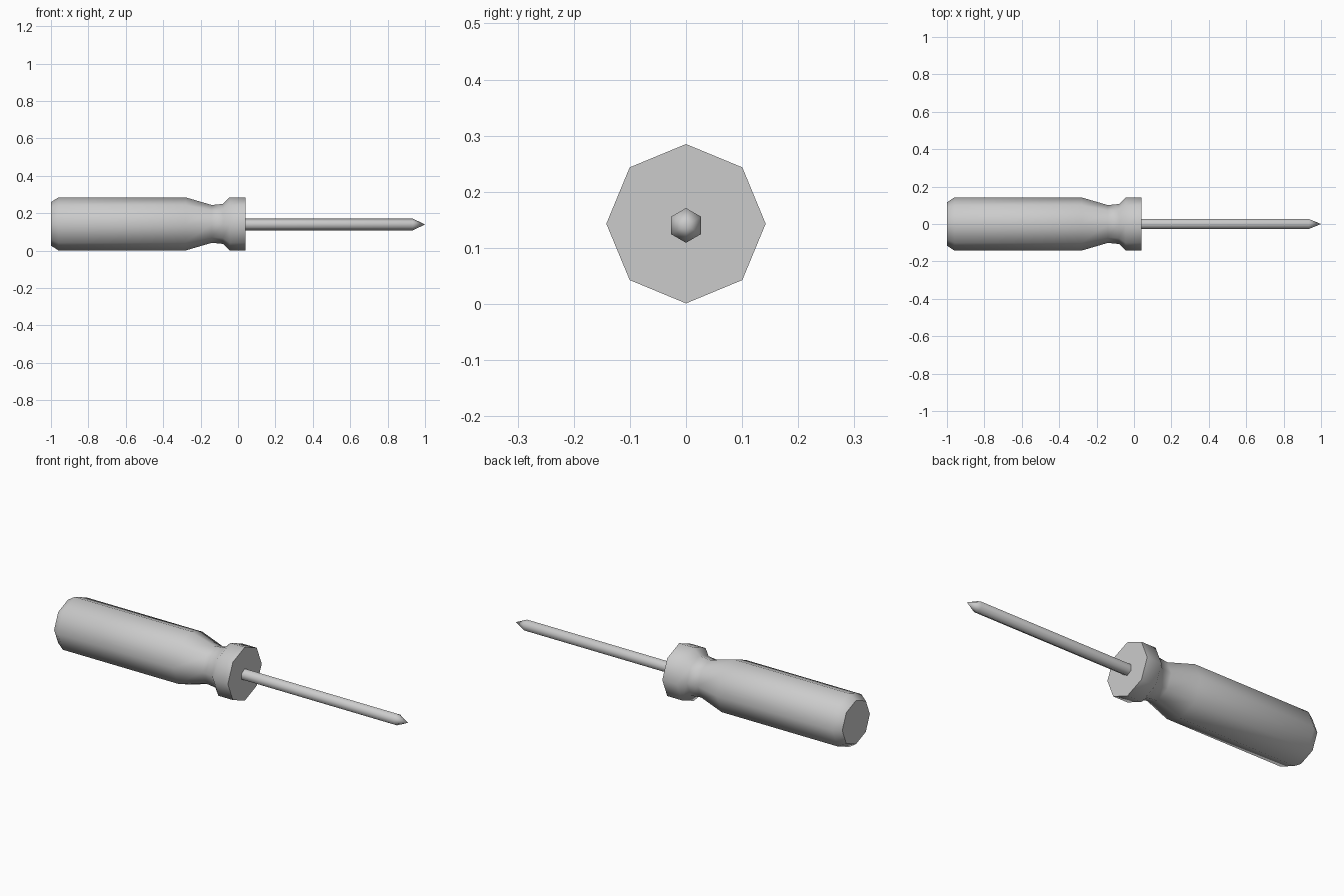
import bpy, bmesh, math

cube = bpy.data.objects.get("Cube")
if cube:
    bpy.data.objects.remove(cube, do_unlink=True)

grey = bpy.data.materials.new("plain grey")
grey.use_nodes = True
colour = (0.6, 0.6, 0.6, 1)
grey.diffuse_color = colour
grey.node_tree.nodes["Principled BSDF"].inputs["Base Color"].default_value = colour


def lathe(name, profile, sides, height):
    """Turn (x, radius) points about a lengthwise axis; radius 0 makes a point."""
    bm = bmesh.new()
    rings = []
    for x, r in profile:
        if r == 0:
            rings.append([bm.verts.new((x, 0, height))] * sides)
            continue
        angles = [math.tau * i / sides for i in range(sides)]
        rings.append([bm.verts.new((x, r * math.sin(a), height + r * math.cos(a)))
                      for a in angles])
    # Smooth side walls
    for a, b in zip(rings, rings[1:]):
        for i in range(sides):
            j = (i + 1) % sides
            corners = list(dict.fromkeys((a[i], a[j], b[j], b[i])))
            bm.faces.new(corners).smooth = True
    # Flat end caps with crisp rims
    for ring in (rings[0], rings[-1]):
        if len(set(ring)) == sides:
            cap = bm.faces.new(ring)
            for edge in cap.edges:
                edge.smooth = False
    bmesh.ops.recalc_face_normals(bm, faces=bm.faces[:])
    mesh = bpy.data.meshes.new(name)
    bm.to_mesh(mesh)
    bm.free()
    mesh.materials.append(grey)
    obj = bpy.data.objects.new(name, mesh)
    bpy.context.collection.objects.link(obj)
    return obj


# Octagonal grip with chamfered butt, waist and collar
lathe("handle", [(-1, 0.116), (-0.96, 0.142), (-0.28, 0.142), (-0.14, 0.101),
                 (-0.08, 0.107), (-0.045, 0.142), (0.04, 0.142)], 8, 0.143)

# Hexagonal rod ending in a point
lathe("shaft", [(0.03, 0.031), (0.935, 0.031), (1, 0)], 6, 0.14)
